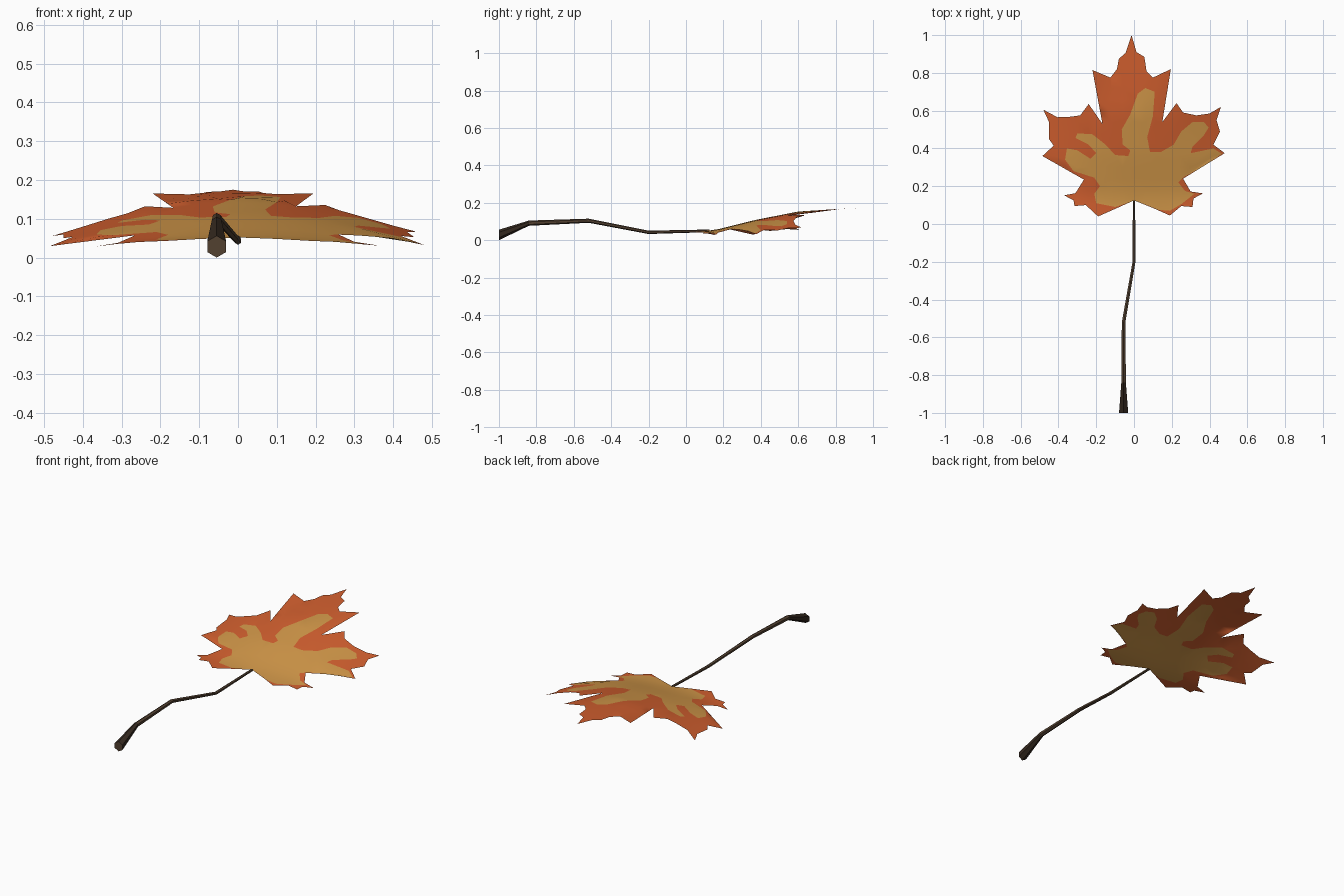
import bpy, bmesh, math
from mathutils import Vector
from mathutils.geometry import delaunay_2d_cdt

if "Cube" in bpy.data.objects:
    bpy.data.objects.remove(bpy.data.objects["Cube"])


def material(name, rgb):
    m = bpy.data.materials.new(name)
    m.diffuse_color = (*rgb, 1)
    m.use_nodes = True
    m.node_tree.nodes["Principled BSDF"].inputs["Base Color"].default_value = m.diffuse_color
    return m


orange = material("autumn orange", (0.64, 0.115, 0.028))
gold = material("golden yellow", (0.64, 0.31, 0.066))
brown = material("stem brown", (0.085, 0.052, 0.030))
dark = material("dark stem tip", (0.035, 0.022, 0.014))


def interp(t, table):
    """Piecewise linear lookup."""
    if t <= table[0][0]:
        return table[0][1]
    for (a, u), (b, v) in zip(table, table[1:]):
        if t <= b:
            return u + (v - u) * (t - a) / (b - a)
    return table[-1][1]


def inside(p, poly):
    hit = False
    for a, b in zip(poly, poly[1:] + poly[:1]):
        if (a[1] > p[1]) != (b[1] > p[1]):
            if p[0] < a[0] + (b[0] - a[0]) * (p[1] - a[1]) / (b[1] - a[1]):
                hit = not hit
    return hit


def leaf_height(x, y):
    # the midrib rises towards the tip, the side lobes droop
    rib = interp(y, [(0.04, 0.047), (0.15, 0.053), (0.37, 0.108), (0.6, 0.153),
                     (0.8, 0.166), (1.0, 0.175)])
    droop = interp(y, [(0.04, 0.12), (0.16, 0.19), (0.37, 0.33), (0.6, 0.43),
                       (0.66, 0.38), (0.8, 0.03)])
    return rib - droop * x * x


# Leaf outline, each half from the stem joint up to the tip
right_half = [(0, .125), (.10, .085), (.19, .045), (.25, .095), (.31, .09), (.315, .135),
              (.365, .162), (.30, .172), (.26, .24), (.48, .375), (.42, .42), (.455, .49),
              (.437, .55), (.46, .62), (.40, .585), (.33, .575), (.26, .59), (.225, .64),
              (.15, .54), (.195, .82), (.10, .775), (.066, .81), (.055, .885), (.013, .91)]
left_half = [(-.10, .08), (-.19, .04), (-.255, .10), (-.315, .095), (-.32, .125),
             (-.37, .152), (-.31, .163), (-.265, .235), (-.485, .36), (-.425, .415),
             (-.45, .45), (-.45, .54), (-.48, .605), (-.405, .565), (-.335, .568),
             (-.285, .575), (-.24, .635), (-.167, .53), (-.22, .815), (-.125, .775),
             (-.09, .82), (-.08, .875), (-.045, .905)]
outline = right_half + [(-.013, 1.0)] + left_half[::-1]

# Golden patch spreading along the veins
patch = [(0, .123), (.07, .10), (.13, .075), (.19, .07), (.25, .105), (.32, .16), (.27, .175),
         (.235, .22), (.265, .25), (.37, .305), (.465, .372), (.42, .40), (.30, .375),
         (.31, .41), (.37, .47), (.395, .51), (.37, .54), (.31, .54), (.25, .49),
         (.21, .42), (.14, .38), (.085, .38), (.07, .46), (.10, .57), (.11, .70),
         (.06, .72), (.02, .69), (-.02, .58), (-.065, .50), (-.06, .42), (-.02, .39),
         (-.03, .36), (-.10, .365), (-.15, .42), (-.22, .475), (-.30, .48), (-.31, .455),
         (-.24, .42), (-.20, .375), (-.23, .345), (-.30, .39), (-.355, .40), (-.365, .34),
         (-.32, .28), (-.21, .245), (-.18, .20), (-.21, .16), (-.20, .11), (-.10, .09)]

# Leaf blade: triangulate outline, patch and a grid of inner points
pts = [Vector(p) for p in outline + patch]
n, m = len(outline), len(patch)
edges = [(i, (i + 1) % n) for i in range(n)]
edges += [(n + i, n + (i + 1) % m) for i in range(m)]
for i in range(-8, 9):
    for j in range(1, 17):
        p = (i * 0.06, j * 0.06)
        if inside(p, outline):
            pts.append(Vector(p))
verts, _, tris, *_ = delaunay_2d_cdt(pts, edges, [], 0, 1e-5)

bm = bmesh.new()
bv = [bm.verts.new((v.x, v.y, leaf_height(v.x, v.y))) for v in verts]
for t in tris:
    c = sum((verts[i] for i in t), Vector((0, 0))) / len(t)
    if inside(c, outline):
        f = bm.faces.new([bv[i] for i in t])
        f.material_index = 1 if inside(c, patch) else 0
        f.smooth = True
        f.normal_update()
        if f.normal.z < 0:
            f.normal_flip()
bmesh.ops.delete(bm, geom=[v for v in bm.verts if not v.link_faces], context='VERTS')
mesh = bpy.data.meshes.new("leaf_blade")
bm.to_mesh(mesh)
bm.free()
mesh.materials.append(orange)
mesh.materials.append(gold)
bpy.context.collection.objects.link(bpy.data.objects.new("leaf_blade", mesh))

# Stem: six-sided tube through a bent path, flaring at the cut end
path = [(0, .125, .05, .007), (0, -.2, .042, .009), (-.055, -.52, .104, .011),
        (-.055, -.84, .091, .014), (-.055, -1.0, .028, .028)]
bm = bmesh.new()
rings = []
for x, y, z, r in path:
    rings.append([bm.verts.new((x + r * math.sin(k * math.pi / 3), y,
                                z - r * math.cos(k * math.pi / 3))) for k in range(6)])
for s, (a, b) in enumerate(zip(rings, rings[1:])):
    for k in range(6):
        f = bm.faces.new((a[k], a[(k + 1) % 6], b[(k + 1) % 6], b[k]))
        f.material_index = 1 if s == 3 else 0
bm.faces.new(rings[0])
bm.faces.new(rings[-1])
bmesh.ops.recalc_face_normals(bm, faces=bm.faces[:])
mesh = bpy.data.meshes.new("stem")
bm.to_mesh(mesh)
bm.free()
mesh.materials.append(brown)
mesh.materials.append(dark)
bpy.context.collection.objects.link(bpy.data.objects.new("stem", mesh))
